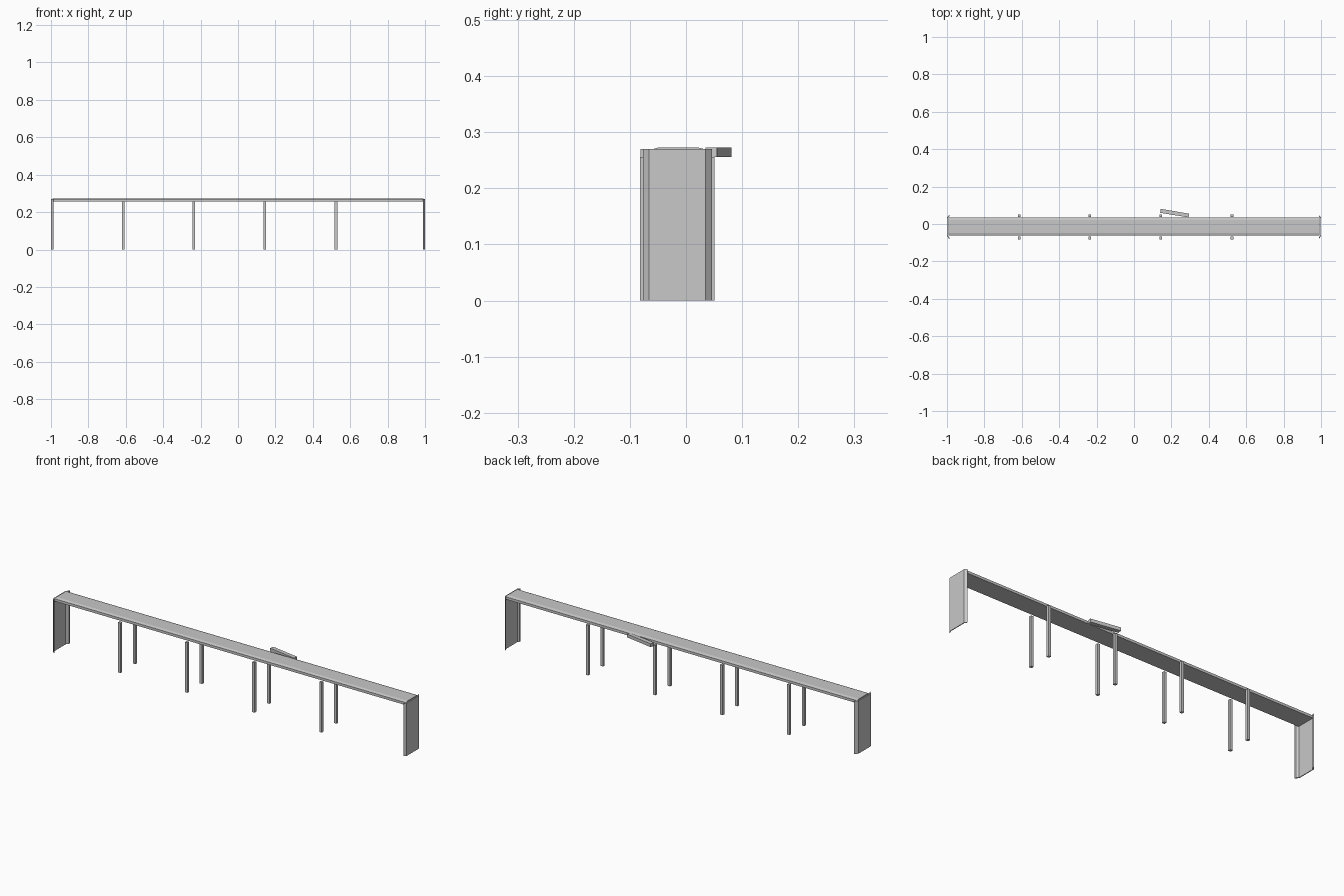
import bpy, bmesh

old = bpy.data.objects.get("Cube")
if old:
    bpy.data.objects.remove(old, do_unlink=True)

grey = bpy.data.materials.new("concrete grey")
grey.use_nodes = True
colour = (0.58, 0.58, 0.58, 1)
grey.diffuse_color = colour
grey.node_tree.nodes["Principled BSDF"].inputs["Base Color"].default_value = colour


def extrude(name, outline, direction):
    """Solid made by sweeping a flat outline of 3D points along a vector."""
    bm = bmesh.new()
    face = bm.faces.new([bm.verts.new(p) for p in outline])
    ext = bmesh.ops.extrude_face_region(bm, geom=[face], use_keep_orig=True)
    verts = [g for g in ext["geom"] if isinstance(g, bmesh.types.BMVert)]
    bmesh.ops.translate(bm, verts=verts, vec=direction)
    bmesh.ops.recalc_face_normals(bm, faces=bm.faces)
    mesh = bpy.data.meshes.new(name)
    bm.to_mesh(mesh)
    bm.free()
    mesh.materials.append(grey)
    obj = bpy.data.objects.new(name, mesh)
    bpy.context.collection.objects.link(obj)
    return obj


def upright(name, plan, bottom, top):
    return extrude(name, [(x, y, bottom) for x, y in plan], (0, 0, top - bottom))


DECK_BOTTOM, DECK_TOP = 0.256, 0.273
FRONT, BACK = -0.062, 0.036

# Long deck with a slightly crowned top
section = [(FRONT, DECK_BOTTOM), (FRONT, 0.269), (-0.049, DECK_TOP),
           (0.021, DECK_TOP), (BACK, 0.269), (BACK, DECK_BOTTOM)]
extrude("deck", [(-0.993, y, z) for y, z in section], (1.986, 0, 0))

# Pairs of slim posts just outside the deck edges
half = 0.007
for i, x in enumerate((-0.614, -0.236, 0.144, 0.524)):
    for side, y in (("front", -0.075), ("back", 0.044)):
        plan = [(x - half, y - half), (x + half, y - half),
                (x + half, y + half), (x - half, y + half)]
        upright(f"{side}_post_{i + 1}", plan, 0, DECK_BOTTOM)

# End walls with wings folded towards the span
for name, s, spread, depth in (("left", 1, 0.011, 0.01), ("right", -1, 0.015, 0.014)):
    y0, y1, t = -0.066, 0.035, 0.004
    plan = [(s, y0), (s, y1), (s * (1 - depth), y1 + spread),
            (s * (1 - depth), y1 + spread - 2 * t), (s * (1 - t), y1 - t),
            (s * (1 - t), y0 + t), (s * (1 - depth), y0 - spread + 2 * t),
            (s * (1 - depth), y0 - spread)]
    upright(f"{name}_end_wall", plan, 0, 0.27)

# Short slanted beam branching off the back edge
upright("branch_beam", [(0.14, 0.06), (0.292, 0.035), (0.295, 0.055), (0.143, 0.081)],
        DECK_BOTTOM, DECK_TOP)
